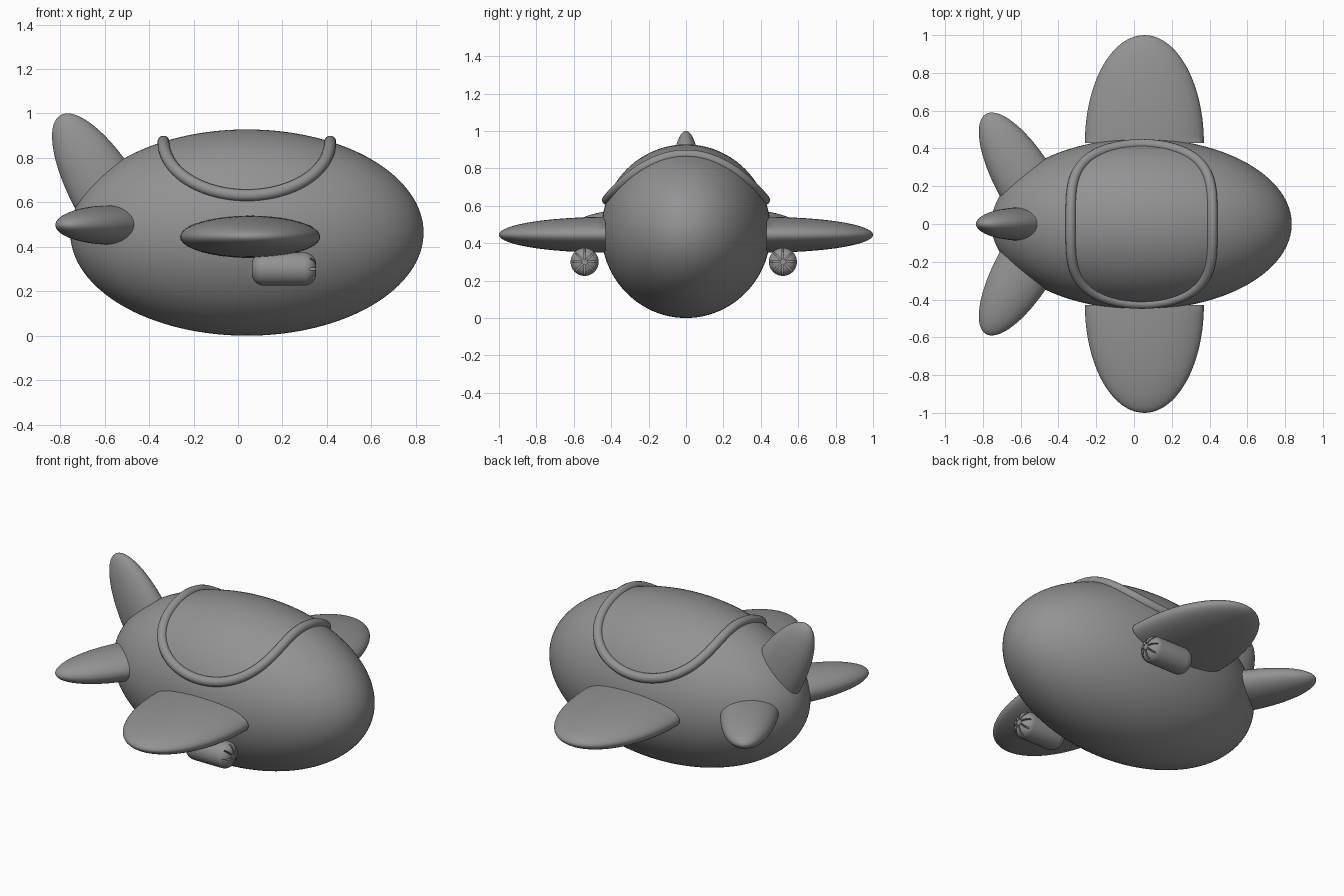
import bpy, bmesh
from math import sin, cos, pi, sqrt, radians
from mathutils import Matrix, Vector

cube = bpy.data.objects.get("Cube")
if cube:
    bpy.data.objects.remove(cube, do_unlink=True)

grey = bpy.data.materials.new("plain grey")
grey.use_nodes = True
grey.diffuse_color = (0.29, 0.29, 0.29, 1)
grey.node_tree.nodes["Principled BSDF"].inputs["Base Color"].default_value = (0.29, 0.29, 0.29, 1)

BODY = Vector((0.04, 0, 0.464))       # body centre
RX, RY, RZ = 0.795, 0.453, 0.464      # body radii


def add_object(name, bm):
    bmesh.ops.recalc_face_normals(bm, faces=bm.faces)
    mesh = bpy.data.meshes.new(name)
    bm.to_mesh(mesh)
    bm.free()
    obj = bpy.data.objects.new(name, mesh)
    bpy.context.collection.objects.link(obj)
    mesh.materials.append(grey)
    return obj


def smooth(obj):
    bpy.ops.object.select_all(action="DESELECT")
    obj.select_set(True)
    bpy.context.view_layer.objects.active = obj
    bpy.ops.object.shade_smooth_by_angle(angle=radians(40))


def half_ellipsoid(name, root, axis, side, radii):
    """Fin shape: flat at the root, pointing along axis, wide along side."""
    axis, side = Vector(axis).normalized(), Vector(side).normalized()
    bm = bmesh.new()
    bmesh.ops.create_uvsphere(bm, u_segments=64, v_segments=40, radius=1)
    bmesh.ops.bisect_plane(bm, geom=bm.verts[:] + bm.edges[:] + bm.faces[:],
                           plane_co=(0, 0, 0), plane_no=(0, 0, 1), clear_inner=True)
    bmesh.ops.holes_fill(bm, edges=[e for e in bm.edges if e.is_boundary])
    turn = Matrix((side, axis.cross(side), axis)).transposed().to_4x4()
    bm.transform(Matrix.Translation(root) @ turn @ Matrix.Diagonal((*radii, 1)))
    smooth(add_object(name, bm))


def engine(name, y):
    # Rounded barrel lying along x
    radius, length, centre = 0.075, 0.29, Vector((0.207, y, 0.3))
    bm = bmesh.new()
    bmesh.ops.create_cone(bm, cap_ends=True, segments=48, radius1=radius, radius2=radius,
                          depth=length, matrix=Matrix.Rotation(pi / 2, 4, "Y"))
    rims = [e for e in bm.edges if abs(e.verts[0].co.x - e.verts[1].co.x) < 0.01]
    bmesh.ops.bevel(bm, geom=rims, offset=0.055, segments=8, profile=0.5, affect="EDGES")
    bm.transform(Matrix.Translation(centre))
    obj = add_object(name, bm)
    # Radial slots in the nose
    bm = bmesh.new()
    for i in range(8):
        place = (Matrix.Translation(centre + Vector((length / 2, 0, 0)))
                 @ Matrix.Rotation(i * pi / 4, 4, "X")
                 @ Matrix.Translation((0.02, 0, 0.042))
                 @ Matrix.Diagonal((0.11, 0.008, 0.052, 1)))
        bmesh.ops.create_cube(bm, size=1, matrix=place)
    cutter = add_object(name + "_slots", bm)
    cutter.hide_render = True
    cut = obj.modifiers.new("slots", "BOOLEAN")
    cut.operation, cut.solver, cut.object = "DIFFERENCE", "EXACT", cutter
    bpy.ops.object.select_all(action="DESELECT")
    obj.select_set(True)
    bpy.context.view_layer.objects.active = obj
    bpy.ops.object.modifier_apply(modifier=cut.name)
    bpy.data.objects.remove(cutter, do_unlink=True)
    smooth(obj)


# Body: ellipsoid with poles at nose and tail
bm = bmesh.new()
bmesh.ops.create_uvsphere(bm, u_segments=96, v_segments=64, radius=1,
                          matrix=Matrix.Rotation(pi / 2, 4, "Y"))
bm.transform(Matrix.Translation(BODY) @ Matrix.Diagonal((RX, RY, RZ, 1)))
smooth(add_object("body", bm))

# Wings, tail planes and engines on both sides
for s, where in ((-1, "front"), (1, "back")):
    half_ellipsoid(where + "_wing", (0.055, s * 0.43, 0.445), (0, s, 0), (1, 0, 0),
                   (0.315, 0.095, 0.57))
    half_ellipsoid(where + "_tail_plane", (-0.56, s * 0.2, 0.498), (-0.506, s * 0.862, 0),
                   (0.862, s * 0.506, 0), (0.156, 0.089, 0.443))
    engine(where + "_engine", s * 0.53 - 0.012)

# Upright tail fin
half_ellipsoid("tail_fin", (-0.575, 0, 0.61), (-0.506, 0, 0.862), (0.862, 0, 0.506),
               (0.156, 0.089, 0.443))

# Canopy trim: round tube following the body surface
half = 0.375
top = RZ * sqrt(1 - (half / RX) ** 2)
path = bpy.data.curves.new("canopy_trim", "CURVE")
path.dimensions = "3D"
path.bevel_depth = 0.027
path.bevel_resolution = 5
count = 120
line = path.splines.new("POLY")
line.points.add(count - 1)
line.use_cyclic_u = True
for i, point in enumerate(line.points):
    a = 2 * pi * i / count
    x = half * cos(a) * sqrt(1 + sin(a) ** 2)
    z = top - 0.242 * sin(a) ** 2
    y = RY * sqrt(max(0, 1 - (x / RX) ** 2 - (z / RZ) ** 2))
    point.co = (*(BODY + Vector((x, y if sin(a) >= 0 else -y, z))), 1)
trim = bpy.data.objects.new("canopy_trim", path)
bpy.context.collection.objects.link(trim)
path.materials.append(grey)
bpy.ops.object.select_all(action="DESELECT")
trim.select_set(True)
bpy.context.view_layer.objects.active = trim
bpy.ops.object.convert(target="MESH")
smooth(bpy.context.object)
